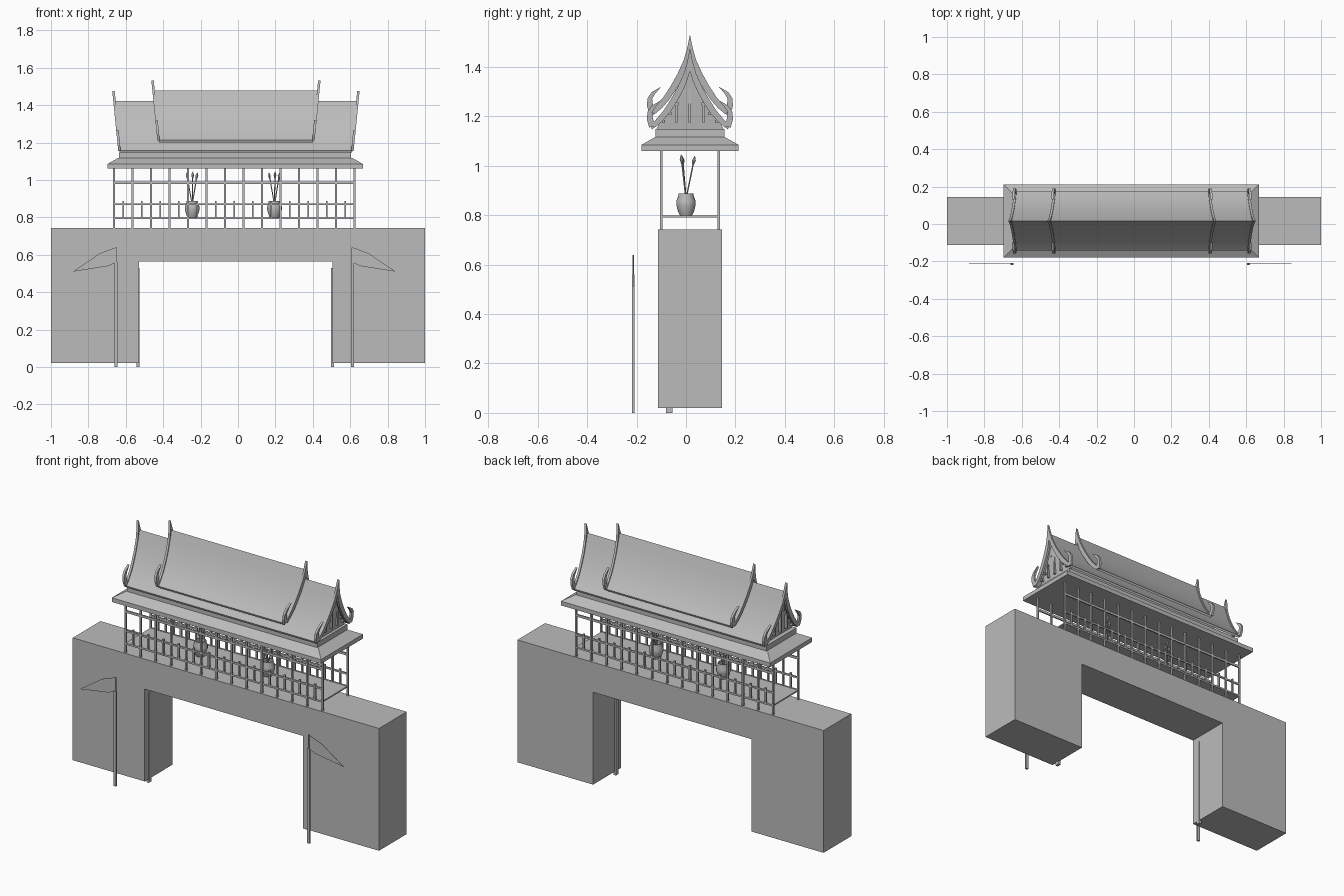
import bpy
import bmesh
from math import radians
from mathutils import Vector

if "Cube" in bpy.data.objects:
    bpy.data.objects.remove(bpy.data.objects["Cube"], do_unlink=True)

grey = bpy.data.materials.new("plain_grey")
grey.use_nodes = True
GREY = (0.5, 0.5, 0.5, 1)
grey.diffuse_color = GREY
grey.node_tree.nodes["Principled BSDF"].inputs["Base Color"].default_value = GREY

CX, CY = -0.015, 0.016      # centre of the pavilion
LEAN = 0.1                  # outward lean of the gable ends


def finish(name, bm, smooth=False):
    bmesh.ops.recalc_face_normals(bm, faces=bm.faces)
    mesh = bpy.data.meshes.new(name)
    bm.to_mesh(mesh)
    bm.free()
    mesh.materials.append(grey)
    ob = bpy.data.objects.new(name, mesh)
    bpy.context.scene.collection.objects.link(ob)
    if smooth:
        bpy.ops.object.select_all(action='DESELECT')
        ob.select_set(True)
        bpy.context.view_layer.objects.active = ob
        bpy.ops.object.shade_smooth_by_angle(angle=radians(35))
    return ob


def add_box(bm, x0, x1, y0, y1, z0, z1):
    made = bmesh.ops.create_cube(bm, size=1)["verts"]
    for v in made:
        v.co = ((x0 + x1) / 2 + v.co.x * (x1 - x0),
                (y0 + y1) / 2 + v.co.y * (y1 - y0),
                (z0 + z1) / 2 + v.co.z * (z1 - z0))


def box(name, *ext):
    bm = bmesh.new()
    add_box(bm, *ext)
    return finish(name, bm)


def add_prism(bm, pts, place_a, place_b):
    """Join two copies of an outline, each placed by its own function."""
    a = [bm.verts.new(place_a(p)) for p in pts]
    b = [bm.verts.new(place_b(p)) for p in pts]
    bm.faces.new(a)
    bm.faces.new(b[::-1])
    for i in range(len(pts)):
        j = (i + 1) % len(pts)
        bm.faces.new((a[j], a[i], b[i], b[j]))


def front_plate(name, pts, y0, y1):
    bm = bmesh.new()
    add_prism(bm, pts, lambda p: (p[0], y0, p[1]), lambda p: (p[0], y1, p[1]))
    return finish(name, bm)


# Gate wall with its opening
front_plate("gate_wall", [(-1, 0.02), (-0.53, 0.02), (-0.53, 0.565), (0.505, 0.565),
                          (0.505, 0.02), (1, 0.02), (1, 0.742), (-1, 0.742)], -0.113, 0.145)

# Door posts, flag poles and flags
FLAG = [(0, 0.64), (0.088, 0.607), (0.23, 0.51), (0.04, 0.54), (0, 0.56)]
for side, s in (("right", -1), ("left", 1)):
    x = CX + s * 0.519
    box(side + "_door_post", x - 0.008, x + 0.008, -0.08, -0.055, 0, 0.53)
    x = -0.02 + s * 0.632
    box(side + "_flag_pole", x - 0.008, x + 0.008, -0.219, -0.208, 0, 0.56)
    box(side + "_flag_pole_top", x - 0.004, x + 0.004, -0.217, -0.21, 0.56, 0.64)
    front_plate(side + "_flag", [(x + s * px, z) for px, z in FLAG], -0.2145, -0.2125)

# Pavilion floor, posts and railings
HX, HY, BAYS = 0.643, 0.117, 13
X0, STEP = CX - 0.005 - HX, 2 * HX / BAYS
X1 = X0 + 2 * HX
box("pavilion_floor", X0, X1, CY - HY, CY + HY, 0.79, 0.798)
for side, s in (("front", -1), ("back", 1)):
    y = CY + s * HY
    bm = bmesh.new()
    for i in range(BAYS + 1):
        x = X0 + i * STEP
        add_box(bm, x - 0.005, x + 0.005, y - 0.005, y + 0.005, 0.74, 1.065)
    finish(side + "_posts", bm)
    bm = bmesh.new()
    for i in range(BAYS):
        x = X0 + (i + 0.5) * STEP
        add_box(bm, x - 0.005, x + 0.005, y - 0.005, y + 0.005, 0.79, 0.887)
    finish(side + "_balusters", bm)
    bm = bmesh.new()
    for z, t in ((0.795, 0.005), (0.87, 0.005), (0.985, 0.007)):
        add_box(bm, X0, X1, y - 0.004, y + 0.004, z - t, z + t)
    finish(side + "_rails", bm)

# Vases with stems
VASE = [(0, 0.797), (0.024, 0.797), (0.032, 0.815), (0.039, 0.84), (0.039, 0.858),
        (0.031, 0.878), (0.031, 0.887), (0.025, 0.887), (0.025, 0.865), (0, 0.865)]
STEMS = [(-0.03, -0.015, 1.04), (0.003, -0.02, 1.045), (0.028, 0.036, 1.04)]
for side, x in (("right", -0.245), ("left", 0.195)):
    bm = bmesh.new()
    ring = [bm.verts.new((x + r, 0, z)) for r, z in VASE]
    edges = [bm.edges.new(pair) for pair in zip(ring, ring[1:])]
    bmesh.ops.spin(bm, geom=ring + edges, cent=(x, 0, 0), axis=(0, 0, 1),
                   angle=radians(360), steps=20)
    bmesh.ops.remove_doubles(bm, verts=bm.verts, dist=0.0005)
    finish(side + "_vase", bm, True)
    bm = bmesh.new()
    for dx, dy, top in STEMS:
        a, b = Vector((x, 0, 0.866)), Vector((x + dx, dy, top))
        turn = (b - a).to_track_quat('Z', 'Y').to_matrix().to_4x4()
        for t0, t1, r0, r1 in ((0, 0.8, 0.003, 0.003), (0.78, 0.9, 0.003, 0.008),
                               (0.9, 1, 0.008, 0.001)):
            turn.translation = a.lerp(b, (t0 + t1) / 2)
            bmesh.ops.create_cone(bm, cap_ends=True, segments=6, radius1=r0, radius2=r1,
                                  depth=(b - a).length * (t1 - t0), matrix=turn)
    finish(side + "_stems", bm, True)

# Eave slab, hipped skirt and plinth under the roof
box("eave_slab", CX - 0.683, CX + 0.683, CY - 0.196, CY + 0.196, 1.06, 1.085)
bm = bmesh.new()
add_box(bm, CX - 0.683, CX + 0.683, CY - 0.196, CY + 0.196, 1.085, 1.117)
for v in bm.verts:
    if v.co.z > 1.1:
        v.co.x = CX + (v.co.x - CX) * 0.627 / 0.683
        v.co.y = CY + (v.co.y - CY) * 0.14 / 0.196
finish("hipped_skirt", bm)
box("roof_plinth", CX - 0.62, CX + 0.62, CY - 0.14, CY + 0.14, 1.117, 1.148)

# Roof section and gable outlines: half width, height from the ridge
SLOPE = [(0.022, -0.055), (0.047, -0.11), (0.075, -0.16), (0.103, -0.203),
         (0.13, -0.236), (0.158, -0.265)]
BOARD_IN = [(0.142, -0.268), (0.112, -0.243), (0.085, -0.212), (0.058, -0.172),
            (0.03, -0.122), (0.012, -0.08)]
HOOK = [(0.142, -0.262), (0.165, -0.268), (0.174, -0.235), (0.172, -0.205),
        (0.155, -0.18), (0.116, -0.157), (0.142, -0.188), (0.153, -0.207), (0.15, -0.23)]


def mirrored(half, top):
    """Full outline from one half plus its point on the centre line."""
    return [(-h, z) for h, z in reversed(half)] + [top] + half


def end_place(x_eave, ridge, s, inset=0.0):
    """Place an outline point on a gable end that leans outward with height."""
    return lambda p: (CX + 0.004 + s * (x_eave - inset + LEAN * (p[1] + 0.27)),
                      CY + p[0], ridge + p[1])


for tier, x_eave, ridge in (("lower", 0.622, 1.423), ("upper", 0.413, 1.478)):
    outer = mirrored(SLOPE, (0, 0))
    inner = [(h * 0.97, z - 0.012) for h, z in reversed(outer)]
    bm = bmesh.new()
    add_prism(bm, outer + inner, end_place(x_eave, ridge, -1), end_place(x_eave, ridge, 1))
    finish(tier + "_roof", bm, True)
    for side, s in (("right", -1), ("left", 1)):
        a, b = end_place(x_eave, ridge, s, 0.006), end_place(x_eave, ridge, s, -0.007)
        board = mirrored([(0.012, -0.005)] + [(h + 0.003, z + 0.005) for h, z in SLOPE],
                         (0, 0.053)) + mirrored(BOARD_IN[::-1], (0, -0.04))[::-1]
        bm = bmesh.new()
        add_prism(bm, board, a, b)
        for m in (-1, 1):
            add_prism(bm, [(m * h, z) for h, z in HOOK], a, b)
        finish(f"{tier}_{side}_gable_board", bm)

# Gable panels with struts and purlin ends
for side, s in (("right", -1), ("left", 1)):
    panel = mirrored([(h * 0.95, z - 0.014) for h, z in SLOPE[:-1]] + [(0.138, -0.278)],
                     (0, -0.02))
    bm = bmesh.new()
    add_prism(bm, panel, end_place(0.6, 1.423, s, 0.01), end_place(0.6, 1.423, s))
    finish(side + "_gable_panel", bm)
    bm = bmesh.new()
    x = CX + s * 0.612
    for dy, top in ((-0.055, 1.25), (0, 1.35), (0.055, 1.25)):
        add_box(bm, x - 0.008, x + 0.008, CY + dy - 0.005, CY + dy + 0.005, 1.175, top)
    for h, z in BOARD_IN[1:5]:
        for m in (-1, 1):
            y, zc = CY + m * (h - 0.005), 1.423 + z
            add_box(bm, x - 0.01, x + 0.01, y - 0.006, y + 0.006, zc - 0.006, zc + 0.006)
    finish(side + "_gable_struts", bm)
